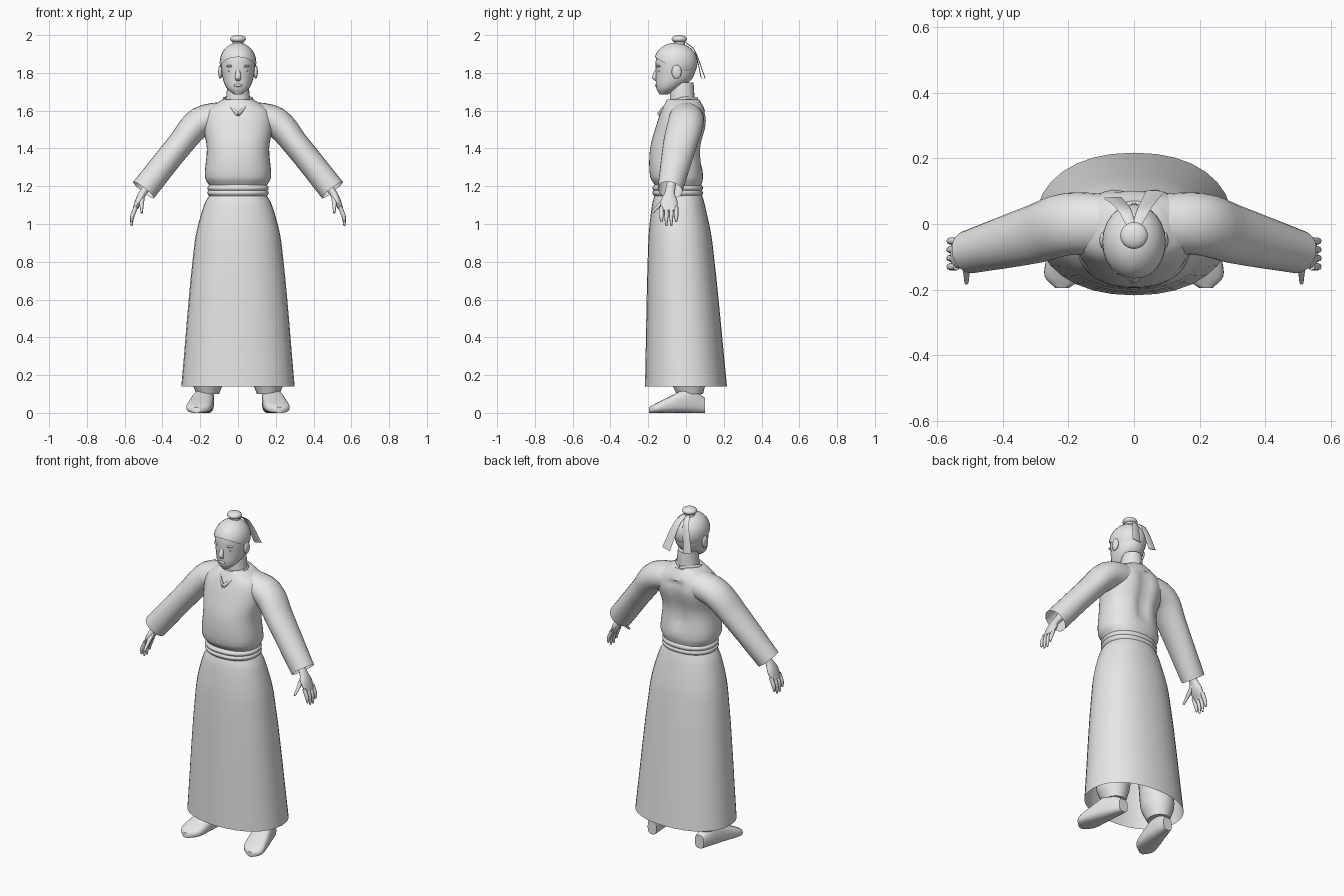
import bpy, bmesh, math
from mathutils import Vector, Matrix

cube = bpy.data.objects.get("Cube")
if cube:
    bpy.data.objects.remove(cube, do_unlink=True)

shade = (0.8, 0.8, 0.8, 1)
grey = bpy.data.materials.new("plain_grey")
grey.use_nodes = True
grey.diffuse_color = shade
grey.node_tree.nodes["Principled BSDF"].inputs["Base Color"].default_value = shade

X, Y, Z = Matrix.Identity(3)
parts = []


def finish(name, bm, mirror=False):
    bmesh.ops.recalc_face_normals(bm, faces=bm.faces)
    mesh = bpy.data.meshes.new(name)
    bm.to_mesh(mesh)
    bm.free()
    mesh.materials.append(grey)
    ob = bpy.data.objects.new(name, mesh)
    bpy.context.collection.objects.link(ob)
    if mirror:
        ob.modifiers.new("Mirror", 'MIRROR')
    parts.append(ob)
    return ob


def smooth(rows, steps=4):
    """Pass a smooth curve through rows of any length."""
    points = [Vector(row) for row in rows]
    final = len(points) - 1

    def slope(i):
        before, here, after = points[max(i - 1, 0)], points[i], points[min(i + 1, final)]
        return (after - before) / ((here - before).length + (after - here).length)

    result = []
    for i in range(final):
        p, q = points[i], points[i + 1]
        span = (q - p).length
        for k in range(steps):
            s = k / steps
            r = 1 - s
            result.append(p * (r * r * (1 + 2 * s)) + slope(i) * (span * s * r * r)
                          + q * (s * s * (1 + 2 * r)) - slope(i + 1) * (span * s * s * r))
    return result + [points[final]]


def signed_power(value, exponent):
    return math.copysign(abs(value) ** exponent, value)


def loft(name, rows, ref=X, axis=None, sides=24, power=2, open_end=False, mirror=False):
    """Skin rings of (x, y, z, radius along ref, radius across)."""
    bm = bmesh.new()
    rings = smooth(rows)
    centres = [Vector(ring[:3]) for ring in rings]
    final = len(rings) - 1
    loops = []
    for i, (centre, ring) in enumerate(zip(centres, rings)):
        along = axis or (centres[min(i + 1, final)] - centres[max(i - 1, 0)]).normalized()
        u = (ref - along * ref.dot(along)).normalized()
        v = along.cross(u)
        loop = []
        for k in range(sides):
            angle = math.tau * k / sides
            across_u = signed_power(math.cos(angle), 2 / power) * ring[3]
            across_v = signed_power(math.sin(angle), 2 / power) * ring[4]
            loop.append(bm.verts.new(centre + u * across_u + v * across_v))
        loops.append(loop)
    for lower, upper in zip(loops, loops[1:]):
        for k in range(sides):
            n = (k + 1) % sides
            bm.faces.new((lower[k], lower[n], upper[n], upper[k]))
    bm.faces.new(loops[0])
    if not open_end:
        bm.faces.new(loops[-1])
    return finish(name, bm, mirror)


def upright(name, rows, **options):
    """Loft of level rings given as (z, half width, front y, back y)."""
    rings = [(0, (front + back) / 2, z, width, (back - front) / 2) for z, width, front, back in rows]
    return loft(name, rings, axis=Z, **options)


def ellipsoid(centre, size):
    bm = bmesh.new()
    bmesh.ops.create_uvsphere(bm, u_segments=24, v_segments=16, radius=1,
                              matrix=Matrix.Translation(centre) @ Matrix.Diagonal((*size, 1)))
    return bm


# Skirt, open at the hem
upright("skirt", [(1.17, .14, -.16, .08), (1.1, .18, -.18, .1), (.9, .23, -.2, .14), (.14, .3, -.217, .217)],
        sides=32, power=2.2, open_end=True)

# Belt with two rolls
for name, z in (("lower_belt_roll", 1.165), ("upper_belt_roll", 1.19)):
    rim = (.15, -.165, .08)
    upright(name, [(z - .02, *rim), (z, .163, -.178, .09), (z + .02, *rim)], sides=32, power=2.2)

# Robe body with a shallow groove down the spine
torso = upright("robe_body", [(1.2, .15, -.16, .08), (1.25, .175, -.19, .09), (1.4, .165, -.19, .08),
                              (1.53, .185, -.155, .11), (1.6, .17, -.13, .1), (1.66, .08, -.1, .07)],
                sides=40, power=2.3)
for vert in torso.data.vertices:
    if vert.co.y > 0 and 1.3 < vert.co.z < 1.6:
        vert.co.y -= .02 * max(0, 1 - abs(vert.co.x) / .06)

# Collar band, crossing in a V at the front
collar_path = [(0, .06, 1.66), (.075, -.02, 1.66), (.04, -.11, 1.62), (0, -.145, 1.58)]
loft("collar", [(*point, .012, .006) for point in collar_path], ref=Z, sides=8, mirror=True)

# Sleeves, open at the cuff
loft("sleeve", [(.06, 0, 1.57, .09, .08), (.2, 0, 1.54, .095, .08), (.3, -.03, 1.43, .09, .07),
                (.5, -.085, 1.18, .066, .07)], ref=Y, open_end=True, mirror=True)

# Hands
loft("palm", [(.4, -.06, 1.3, .03, .03), (.5, -.085, 1.17, .026, .02), (.525, -.09, 1.12, .045, .02),
              (.55, -.09, 1.07, .04, .01)], ref=Y, sides=16, mirror=True)
for i, name in enumerate(("index", "middle", "ring", "little")):
    y = -.13 + .026 * i
    tip = .99 if name in ("middle", "ring") else 1.01
    loft(name + "_finger", [(.54, y, 1.09, .011, .011), (.56, y, 1.04, .011, .011), (.563, y, tip, .005, .005)],
         ref=Y, sides=8, mirror=True)
loft("thumb", [(.51, -.1, 1.14, .016, .016), (.51, -.18, 1.06, .006, .006)], sides=8, mirror=True)

# Trousers and shoes
loft("trouser_leg", [(.1, 0, 1, .08, .09), (.16, .01, .2, .092, .1), (.16, .02, .1, .06, .07)],
     axis=-Z, mirror=True)
shoe_rows = [(.1, .03, .08), (.02, .05, .13), (-.1, .065, .08), (-.16, .06, .05), (-.195, .02, .03)]
loft("shoe", [(.18 - y / 5, y, height / 2, width, height / 2) for y, width, height in shoe_rows],
     axis=-Y, power=2.8, mirror=True)

# Neck and head
upright("neck", [(1.6, .07, -.09, .05), (1.75, .055, -.08, .04)])
upright("head", [(1.685, .02, -.14, -.1), (1.72, .06, -.157, -.03), (1.78, .083, -.16, .04),
                 (1.88, .09, -.158, .05), (1.92, .07, -.13, .02)])

# Face
loft("nose", [(0, -.15, 1.83, .007, .006), (0, -.167, 1.775, .016, .013), (0, -.157, 1.758, .01, .006)],
     axis=-Z, sides=12)
finish("brow", ellipsoid((.036, -.143, 1.836), (.026, .012, .007)), mirror=True)
finish("eye", ellipsoid((.036, -.14, 1.812), (.016, .009, .007)), mirror=True)
finish("lips", ellipsoid((0, -.155, 1.734), (.022, .01, .008)))
finish("ear", ellipsoid((.094, -.05, 1.805), (.011, .026, .036)), mirror=True)

# Swept-back hair, cut along the hairline
hair = ellipsoid((0, -.055, 1.855), (.097, .116, .105))
bmesh.ops.bisect_plane(hair, geom=hair.verts[:] + hair.edges[:] + hair.faces[:],
                       plane_co=(0, -.16, 1.88), plane_no=(0, -.5, -.85), clear_outer=True)
finish("hair", hair)

# Topknot, its tie and the trailing ribbons
finish("topknot", ellipsoid((0, -.035, 1.979), (.042, .041, .021)))
loft("topknot_tie", [(0, -.035, 1.94, .032, .032), (0, -.035, 1.97, .028, .028)], axis=Z)
for name, side, back in (("right_ribbon", -1, .08), ("left_ribbon", 1, .1)):
    loft(name, [(side * .01, 0, 1.96, .014, .002), (side * .03, .045, 1.92, .02, .002),
                (side * .065, back, 1.775, .028, .002)], sides=8, power=5)

# Smooth shading with crisp hems
bpy.ops.object.select_all(action='DESELECT')
for part in parts:
    part.select_set(True)
bpy.context.view_layer.objects.active = parts[0]
bpy.ops.object.shade_smooth_by_angle(angle=math.radians(50))
